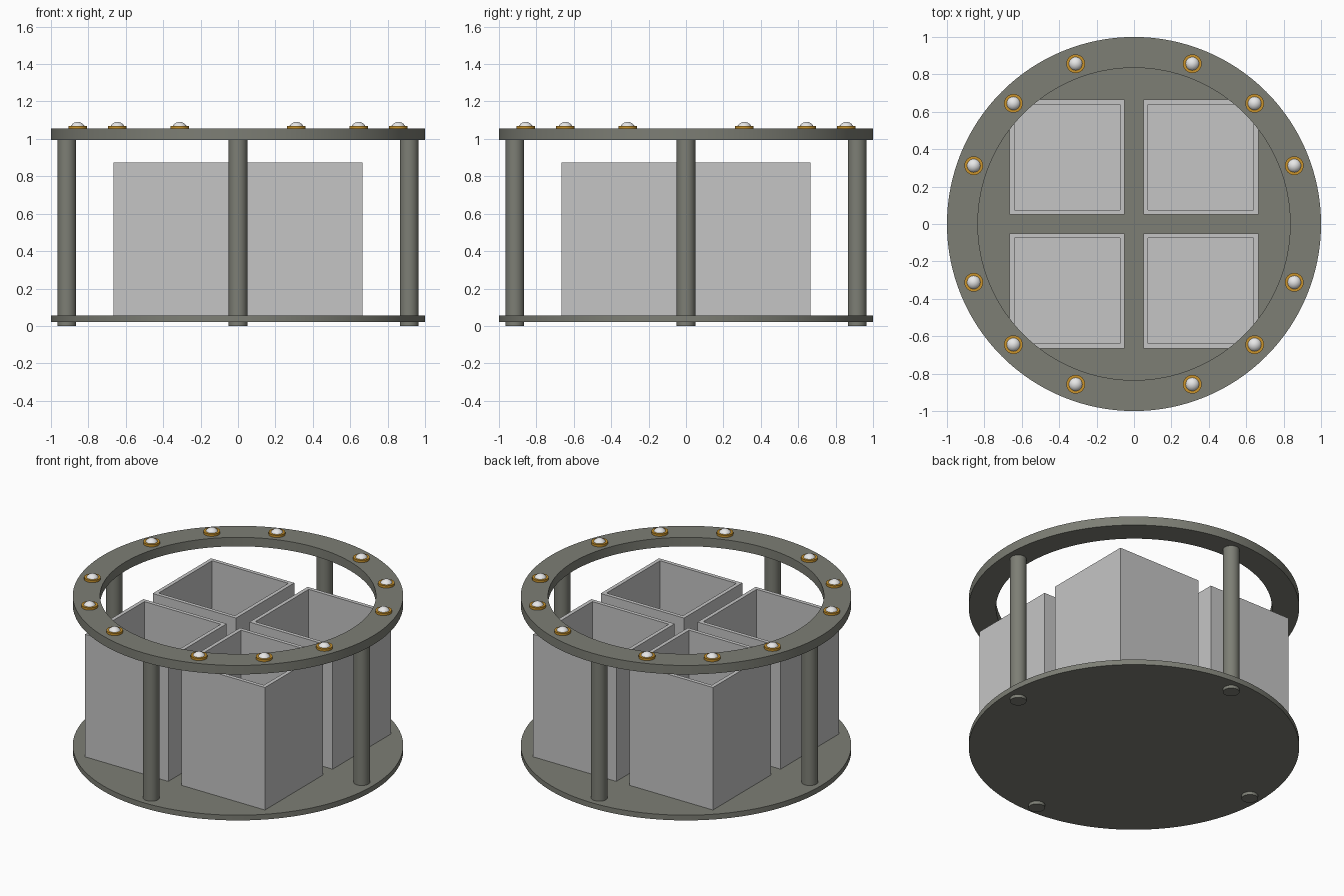
import bpy, bmesh
from math import cos, sin, pi, radians, sqrt

cube = bpy.data.objects.get("Cube")
if cube:
    bpy.data.objects.remove(cube)


def material(name, rgb):
    m = bpy.data.materials.new(name)
    m.use_nodes = True
    m.diffuse_color = (*rgb, 1)
    m.node_tree.nodes["Principled BSDF"].inputs["Base Color"].default_value = (*rgb, 1)
    return m


frame_mat = material("olive_grey_metal", (0.205, 0.21, 0.178))
box_mat = material("light_grey_plastic", (0.56, 0.56, 0.56))
gold_mat = material("gold", (0.58, 0.29, 0.025))
lamp_mat = material("white_lamp", (0.8, 0.8, 0.8))


def finish(name, bm, mat, loc, smooth):
    bmesh.ops.recalc_face_normals(bm, faces=bm.faces)
    mesh = bpy.data.meshes.new(name)
    bm.to_mesh(mesh)
    bm.free()
    mesh.materials.append(mat)
    ob = bpy.data.objects.new(name, mesh)
    ob.location = loc
    bpy.context.collection.objects.link(ob)
    if smooth:
        bpy.ops.object.select_all(action='DESELECT')
        ob.select_set(True)
        bpy.context.view_layer.objects.active = ob
        bpy.ops.object.shade_smooth_by_angle(angle=radians(35))
    return ob


def lathe(name, profile, mat, loc=(0, 0, 0), sides=32, closed=False):
    """Spin an (r, z) profile about z."""
    bm = bmesh.new()
    verts = [bm.verts.new((r, 0, z)) for r, z in profile]
    edges = [bm.edges.new(p) for p in zip(verts, verts[1:])]
    if closed:
        edges.append(bm.edges.new((verts[-1], verts[0])))
    bmesh.ops.spin(bm, geom=verts + edges, cent=(0, 0, 0), axis=(0, 0, 1),
                   angle=2 * pi, steps=sides, use_merge=True)
    bmesh.ops.remove_doubles(bm, verts=bm.verts, dist=1e-5)
    return finish(name, bm, mat, loc, True)


def cylinder(name, r, z0, z1, mat, loc=(0, 0, 0), sides=32):
    return lathe(name, [(0, z0), (r, z0), (r, z1), (0, z1)], mat, loc, sides)


# Base plate and top ring
cylinder("base_plate", 1.0, 0.02, 0.055, frame_mat, sides=128)
lathe("top_ring", [(0.835, 0.995), (1, 0.995), (1, 1.055), (0.835, 1.055)],
      frame_mat, sides=128, closed=True)

# Four posts
post_radius = 0.915
for i, side in enumerate(("left", "back", "right", "front")):
    a = i * pi / 2
    cylinder(side + "_post", 0.05, 0, 1.0, frame_mat,
             (post_radius * cos(a), post_radius * sin(a), 0))


# Open boxes with thin walls and a floor
def open_box(name, x, y):
    size, height, wall = 0.615, 0.82, 0.036
    bm = bmesh.new()
    bmesh.ops.create_cube(bm, size=1)
    bmesh.ops.scale(bm, vec=(size, size, height), verts=bm.verts)
    top = max(bm.faces, key=lambda f: f.calc_center_median().z)
    bmesh.ops.inset_region(bm, faces=[top], thickness=wall)
    cavity = bmesh.ops.extrude_discrete_faces(bm, faces=[top])["faces"]
    bmesh.ops.translate(bm, vec=(0, 0, wall - height), verts=cavity[0].verts)
    finish(name, bm, box_mat, (x, y, 0.053 + height / 2), False)


for sx, side in ((1, "left"), (-1, "right")):
    for sy, end in ((1, "back"), (-1, "front")):
        open_box(f"{end}_{side}_box", sx * 0.357, sy * 0.357)

# Lamps: gold collar with a shallow white dome, three per quadrant
dome_r, dome_z = 0.041, 1.05
dome = [(dome_r * cos(t * pi / 16), dome_z + dome_r * sin(t * pi / 16)) for t in range(8)]
dome.append((0, dome_z + dome_r))
for i in range(12):
    a = radians(90 * (i // 3) + (20, 45, 70)[i % 3])
    loc = (0.912 * cos(a), 0.912 * sin(a), 0)
    cylinder(f"lamp_collar_{i + 1}", 0.05, 1.05, 1.07, gold_mat, loc)
    lathe(f"lamp_dome_{i + 1}", dome, lamp_mat, loc, 24)
